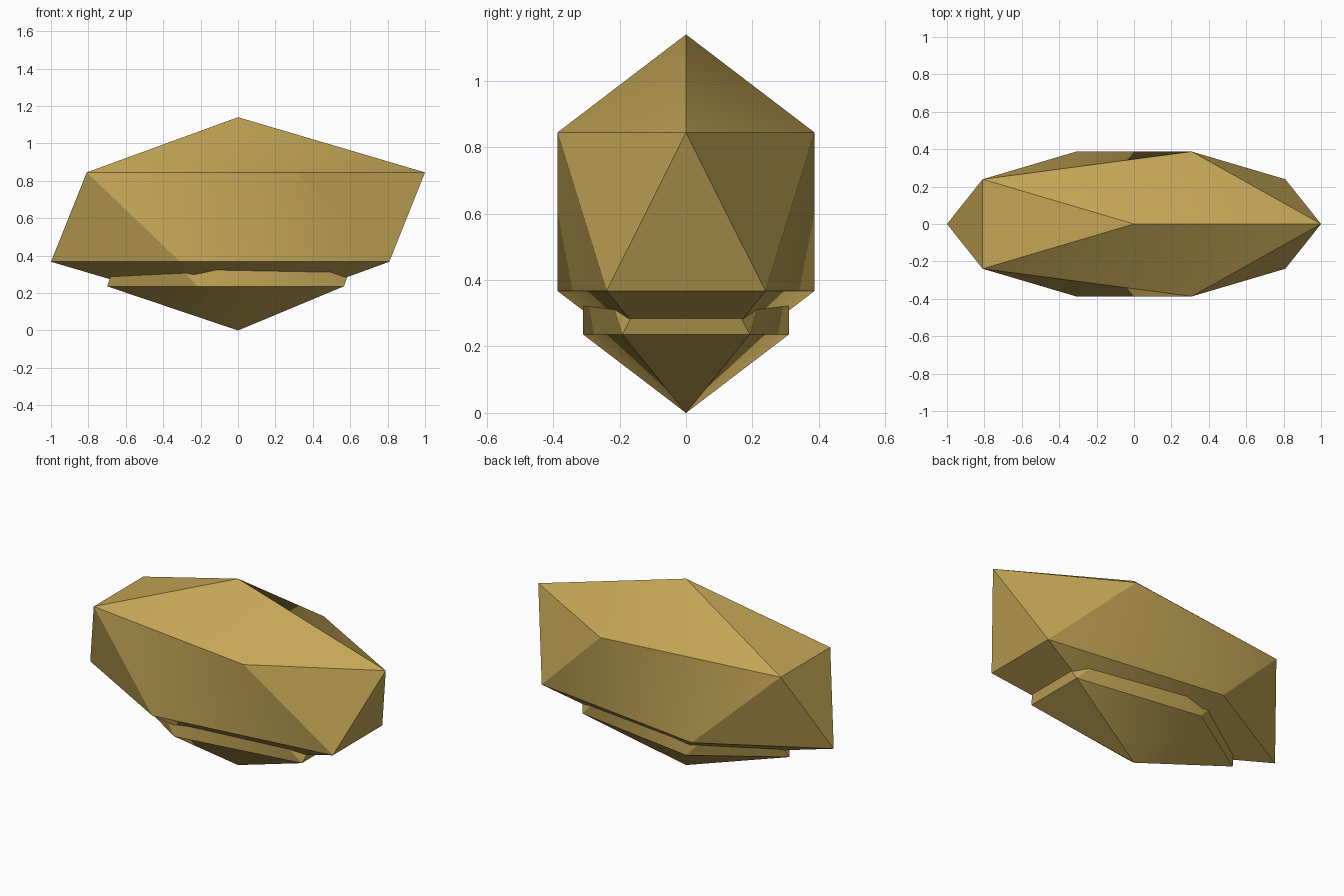
import bpy
import math

# Remove the default cube
cube = bpy.data.objects.get("Cube")
if cube:
    bpy.data.objects.remove(cube, do_unlink=True)

# Single gold colour
gold = bpy.data.materials.new("gold")
gold.use_nodes = True
GOLD = (0.55, 0.38, 0.093, 1.0)
gold.diffuse_color = GOLD
gold.node_tree.nodes["Principled BSDF"].inputs["Base Color"].default_value = GOLD

# Radii that stretch a unit icosahedron to the gem's proportions
RADII = (math.sqrt(5) / 2, 0.455, 0.534)


def add_gem(name, factors, centre_z):
    """Stretched icosahedron with soft shading across shallow edges."""
    bpy.ops.mesh.primitive_ico_sphere_add(subdivisions=1, radius=1, location=(0, 0, centre_z))
    gem = bpy.context.object
    gem.name = name
    gem.scale = [r * f for r, f in zip(RADII, factors)]
    bpy.ops.object.transform_apply(location=False, rotation=False, scale=True)
    gem.data.materials.append(gold)
    bpy.ops.object.shade_smooth_by_angle(angle=math.radians(30))
    return gem


# Large upper stone, and the smaller one emerging underneath it
add_gem("main_stone", (1, 1, 1), 0.606)
add_gem("lower_stone", (0.7, 0.8, 0.8), 0.427)
